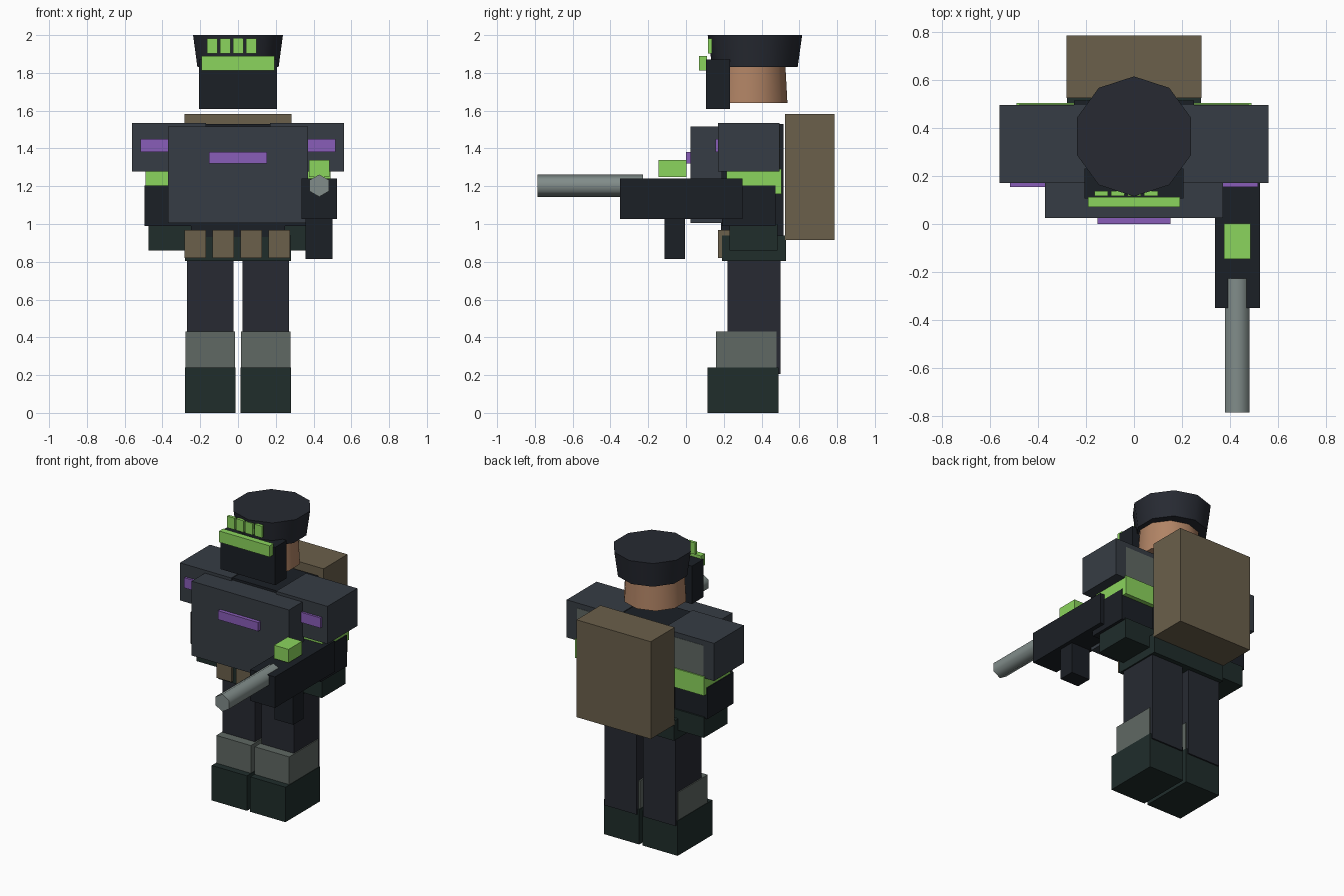
import bpy, math
from mathutils import Matrix

if "Cube" in bpy.data.objects:
    bpy.data.objects.remove(bpy.data.objects["Cube"])

mats = {}
COLORS = {
    "cloth": (0.020, 0.023, 0.032), "armor": (0.037, 0.046, 0.058),
    "black": (0.011, 0.014, 0.019), "dark_green": (0.014, 0.026, 0.024),
    "pad": (0.115, 0.138, 0.125), "tan": (0.145, 0.115, 0.070),
    "purple": (0.250, 0.110, 0.480), "lime": (0.260, 0.660, 0.110),
    "skin": (0.440, 0.230, 0.130), "metal": (0.220, 0.265, 0.255),
}
for n, c in COLORS.items():
    mats[n] = bpy.data.materials.new(n)
    mats[n].diffuse_color = (*c, 1)


def box(name, x, y, z, mat):
    """Box from (min, max) ranges on each axis."""
    bpy.ops.mesh.primitive_cube_add(size=1)
    o = bpy.context.object
    o.name = name
    size = [b - a for a, b in (x, y, z)]
    mid = [(a + b) / 2 for a, b in (x, y, z)]
    o.data.transform(Matrix.Diagonal((*size, 1)))
    o.location = mid
    o.data.materials.append(mats[mat])
    return o


def pair(name, x, y, z, mat):
    """The same box on both sides of the body."""
    box(name + "_right", x, y, z, mat)
    box(name + "_left", (-x[1], -x[0]), y, z, mat)


def cone(name, sides, r1, r2, depth, loc, mat, turn=0, tilt=0, angle=40):
    bpy.ops.mesh.primitive_cone_add(vertices=sides, radius1=r1, radius2=r2, depth=depth)
    o = bpy.context.object
    o.name = name
    o.data.transform(Matrix.Rotation(tilt, 4, 'X') @ Matrix.Rotation(turn, 4, 'Z'))
    o.location = loc
    o.data.materials.append(mats[mat])
    bpy.ops.object.shade_smooth_by_angle(angle=math.radians(angle))
    return o


# Legs
pair("boot", (0.012, 0.28), (0.115, 0.49), (0, 0.24), "dark_green")
pair("shin_guard", (0.015, 0.277), (0.16, 0.48), (0.235, 0.43), "pad")
pair("leg", (0.025, 0.27), (0.22, 0.50), (0.205, 0.82), "cloth")

# Belt and pouches
box("belt", (-0.28, 0.28), (0.19, 0.53), (0.805, 0.94), "dark_green")
for i in range(4):
    x = -0.282 + i * 0.148
    box(f"pouch_{i + 1}", (x, x + 0.112), (0.17, 0.25), (0.82, 0.967), "tan")

# Torso, chest plate, backpack
box("torso", (-0.25, 0.25), (0.185, 0.515), (0.93, 1.53), "black")
box("chest_plate", (-0.37, 0.37), (0.025, 0.19), (1.005, 1.515), "armor")
box("chest_stripe", (-0.153, 0.153), (0.0, 0.04), (1.32, 1.38), "purple")
box("backpack", (-0.282, 0.282), (0.525, 0.785), (0.915, 1.583), "tan")

# Arms
pair("shoulder_pad", (0.17, 0.56), (0.17, 0.495), (1.277, 1.535), "armor")
pair("shoulder_stripe", (0.37, 0.517), (0.155, 0.18), (1.38, 1.45), "purple")
pair("upper_arm", (0.25, 0.48), (0.225, 0.497), (1.18, 1.50), "pad")
pair("arm_band", (0.245, 0.49), (0.215, 0.505), (1.16, 1.29), "lime")
pair("forearm", (0.24, 0.495), (0.19, 0.475), (0.99, 1.205), "black")
pair("hand", (0.24, 0.475), (0.23, 0.485), (0.86, 1.0), "dark_green")

# Rifle
box("gun_body", (0.337, 0.525), (-0.35, 0.30), (1.027, 1.24), "black")
box("gun_grip", (0.358, 0.50), (-0.115, -0.005), (0.815, 1.04), "black")
box("gun_sight", (0.375, 0.485), (-0.145, 0.003), (1.248, 1.34), "lime")
cone("gun_barrel", 6, 0.059, 0.059, 0.557, (0.43, -0.5065, 1.203), "metal",
     tilt=math.pi / 2, angle=65)

# Head, mask, hat
cone("head", 10, 0.202, 0.19, 0.22, (0, 0.335, 1.75), "skin")
cone("hat", 10, 0.226, 0.25, 0.17, (0, 0.365, 1.915), "cloth")
box("face_mask", (-0.207, 0.207), (0.107, 0.232), (1.61, 1.87), "black")
box("visor", (-0.192, 0.192), (0.07, 0.112), (1.813, 1.89), "lime")
for i in range(4):
    x = -0.165 + i * 0.069
    box(f"visor_lens_{i + 1}", (x, x + 0.057), (0.117, 0.137), (1.902, 1.982), "lime")

for m in bpy.data.materials:
    if m.users and not m.is_grease_pencil:
        m.use_nodes = True
        m.node_tree.nodes["Principled BSDF"].inputs["Base Color"].default_value = m.diffuse_color
